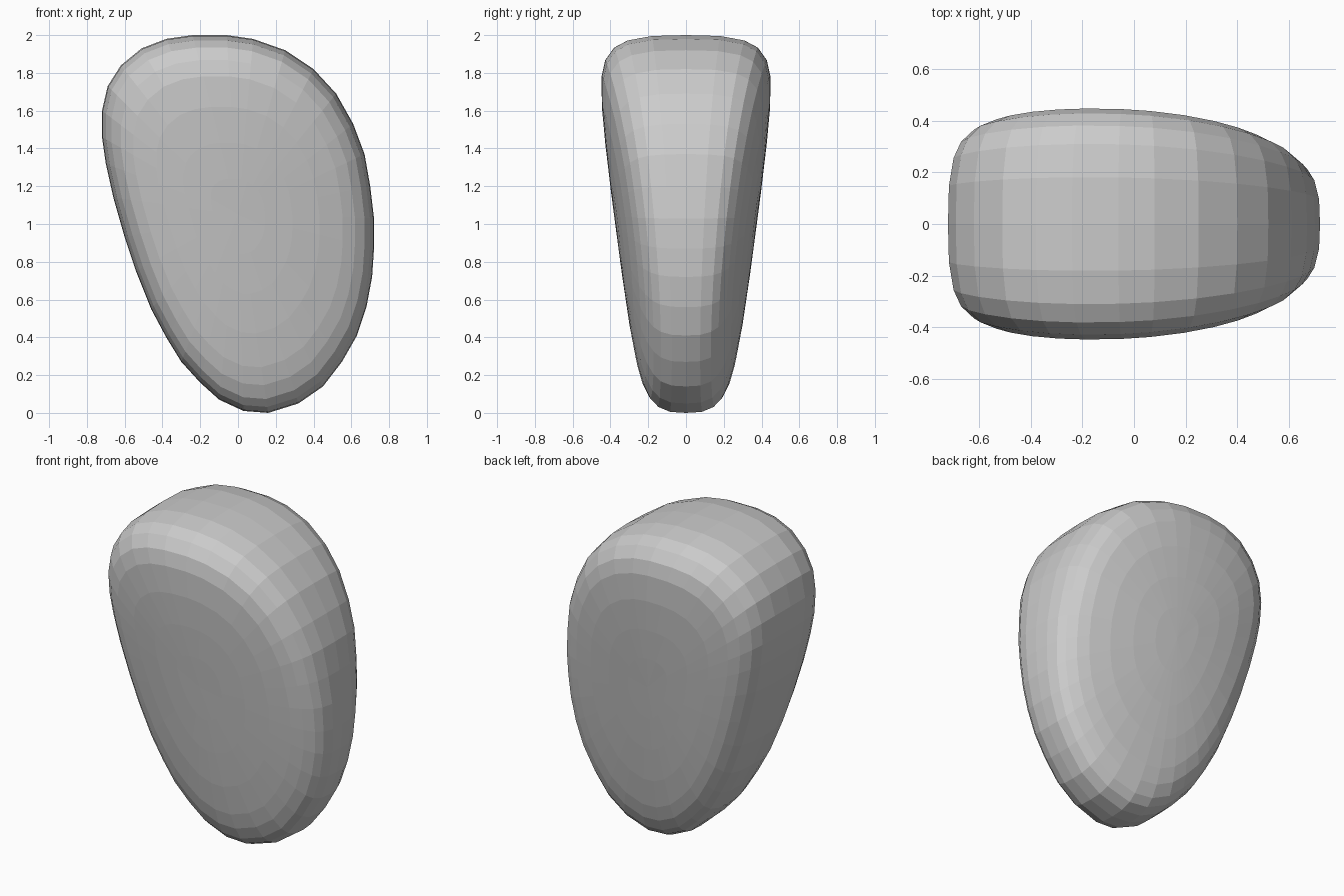
import bpy, bmesh

if "Cube" in bpy.data.objects:
    bpy.data.objects.remove(bpy.data.objects["Cube"])

# Front outline (x, z), anticlockwise from the bottom
outline = [(0.03, 0.01), (0.16, 0.0), (0.32, 0.05), (0.45, 0.14), (0.55, 0.27),
           (0.63, 0.41), (0.68, 0.56), (0.71, 0.72), (0.72, 0.87), (0.72, 1.03),
           (0.70, 1.20), (0.67, 1.37), (0.61, 1.53), (0.52, 1.69), (0.40, 1.82),
           (0.25, 1.92), (0.08, 1.98), (-0.06, 2.0), (-0.24, 2.0), (-0.38, 1.98),
           (-0.51, 1.93), (-0.62, 1.84), (-0.69, 1.73), (-0.72, 1.60), (-0.72, 1.46),
           (-0.70, 1.32), (-0.66, 1.14), (-0.60, 0.93), (-0.54, 0.75), (-0.46, 0.55),
           (-0.38, 0.40), (-0.30, 0.27), (-0.20, 0.16), (-0.10, 0.07)]

# Rounded edge: (outline scale, share of half thickness), rim to face
edge = [(0.995, 0.36), (0.97, 0.62), (0.93, 0.77), (0.86, 0.88),
        (0.77, 0.94), (0.60, 0.98), (0.40, 0.995), (0.20, 1.0)]
CX, CZ = 0.0, 1.05


def half_thickness(x, z):
    """Wedge that is thick at the top, thin at the bottom and slightly domed."""
    return 0.243 + 0.128 * z - 0.05 * x - 0.14 * x * x


def point(bm, x, z, scale, share):
    px, pz = CX + (x - CX) * scale, CZ + (z - CZ) * scale
    return bm.verts.new((px, share * half_thickness(px, pz), pz))


# Stone body: rings from the front face, round the rim, to the back face
bm = bmesh.new()
sections = [(s, -k) for s, k in reversed(edge)] + [(1.0, 0.0)] + edge
rings = [[point(bm, x, z, s, k) for x, z in outline] for s, k in sections]
n = len(outline)
for a, b in zip(rings, rings[1:]):
    for i in range(n):
        j = (i + 1) % n
        bm.faces.new((a[i], a[j], b[j], b[i]))

# Close both faces with a fan
for ring, side in ((rings[0], -1), (rings[-1], 1)):
    mid = point(bm, CX, CZ, 0, side)
    for i in range(n):
        bm.faces.new((ring[i], ring[(i + 1) % n], mid))

bmesh.ops.recalc_face_normals(bm, faces=bm.faces[:])
mesh = bpy.data.meshes.new("stone")
bm.to_mesh(mesh)
bm.free()
bpy.context.collection.objects.link(bpy.data.objects.new("stone", mesh))
